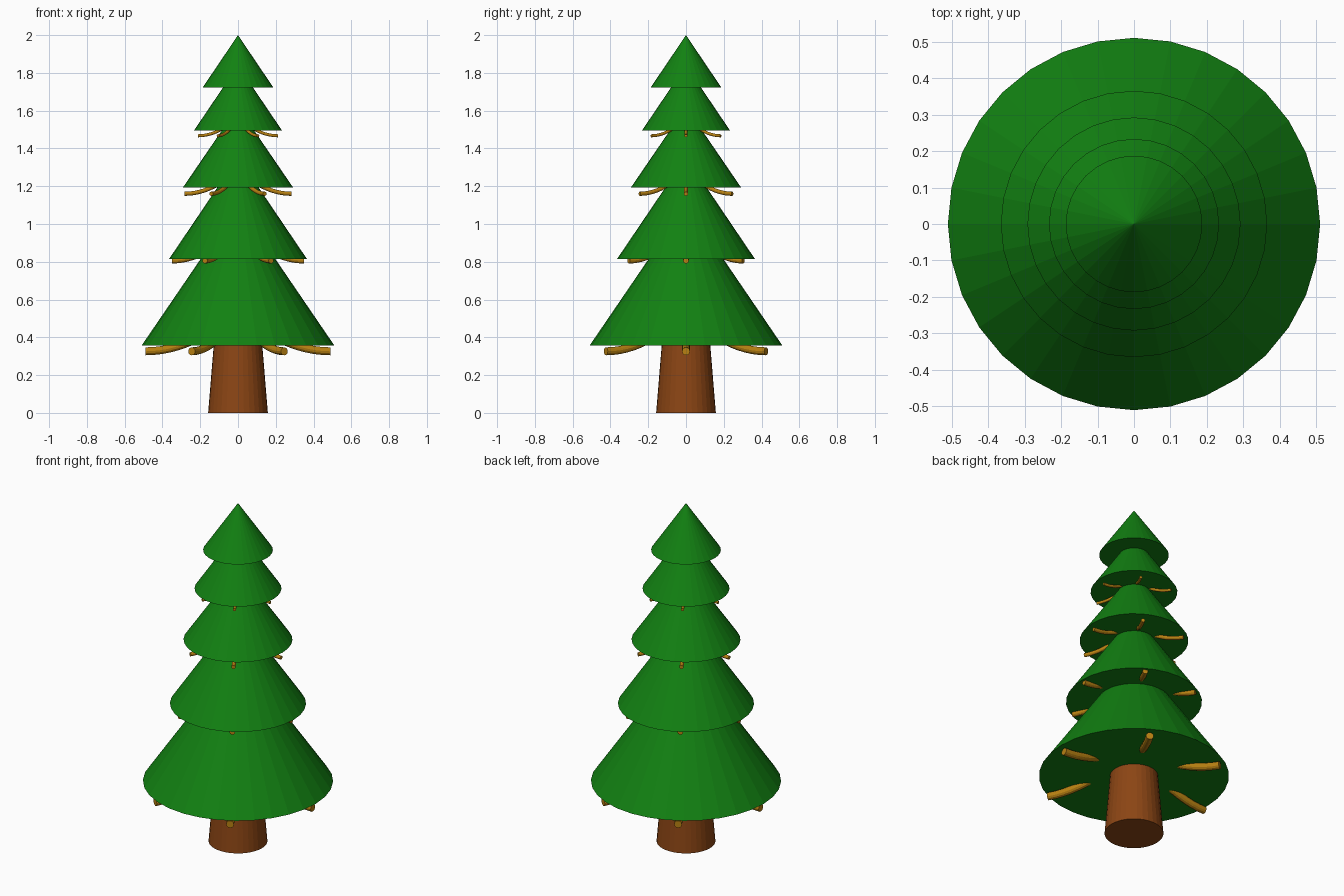
import bpy, bmesh
from math import sin, cos, pi
from mathutils import Vector

if "Cube" in bpy.data.objects:
    bpy.data.objects.remove(bpy.data.objects["Cube"])


def material(name, rgb):
    m = bpy.data.materials.new(name)
    m.diffuse_color = (*rgb, 1)
    m.use_nodes = True
    m.node_tree.nodes["Principled BSDF"].inputs["Base Color"].default_value = m.diffuse_color
    return m


GREEN = material("needle_green", (0.006, 0.22, 0.006))
BROWN = material("bark_brown", (0.26, 0.06, 0.007))
GOLD = material("branch_wood", (0.48, 0.22, 0.006))


def finish(bm, name, mat):
    bmesh.ops.recalc_face_normals(bm, faces=bm.faces)
    me = bpy.data.meshes.new(name)
    bm.to_mesh(me)
    bm.free()
    me.materials.append(mat)
    ob = bpy.data.objects.new(name, me)
    bpy.context.collection.objects.link(ob)
    return ob


def cone(name, r1, r2, z1, z2, mat):
    bm = bmesh.new()
    bmesh.ops.create_cone(bm, cap_ends=True, segments=32, radius1=r1, radius2=r2, depth=z2 - z1)
    bmesh.ops.translate(bm, verts=bm.verts, vec=(0, 0, (z1 + z2) / 2))
    return finish(bm, name, mat)


def branches(name, tip_r, tip_z, start_r, sag, thick, count=6, sides=12, steps=8):
    """Ring of drooping rods that level out at their tips."""
    bm = bmesh.new()
    for b in range(count):
        a = 2 * pi * b / count
        out, side = Vector((cos(a), sin(a), 0)), Vector((-sin(a), cos(a), 0))
        rings = []
        for s in range(steps + 1):
            r = start_r + (tip_r - start_r) * s / steps
            slope = -2 * sag * (tip_r - r)
            up = Vector((-slope * cos(a), -slope * sin(a), 1)).normalized()
            c = out * r + Vector((0, 0, tip_z + sag * (tip_r - r) ** 2))
            rings.append([bm.verts.new(c + thick * (side * cos(t) + up * sin(t)))
                          for t in (2 * pi * k / sides for k in range(sides))])
        for p, q in zip(rings, rings[1:]):
            for k in range(sides):
                n = (k + 1) % sides
                bm.faces.new((p[k], p[n], q[n], q[k]))
        bm.faces.new(rings[0])
        bm.faces.new(rings[-1])
    return finish(bm, name, GOLD)


# Tapered trunk, hidden inside the foliage above the first tier
cone("trunk", 0.158, 0.08, 0, 0.95, BROWN)

# Foliage tiers: base radius, base height, apex height
tiers = [(0.51, 0.357, 1.105), (0.365, 0.815, 1.355), (0.292, 1.193, 1.62),
         (0.233, 1.495, 1.84), (0.187, 1.723, 2.0)]
for i, (r, z, top) in enumerate(tiers, 1):
    cone(f"foliage_tier_{i}", r, 0, z, top, GREEN)

# Branches peeking out under the lower four tiers
for i, spec in enumerate([(0.49, 0.326, 0.15, 0.9, 0.021),
                          (0.35, 0.806, 0.15, 1.5, 0.015),
                          (0.283, 1.16, 0.08, 1.6, 0.011),
                          (0.212, 1.467, 0.05, 2.2, 0.008)], 1):
    branches(f"branches_tier_{i}", *spec)
